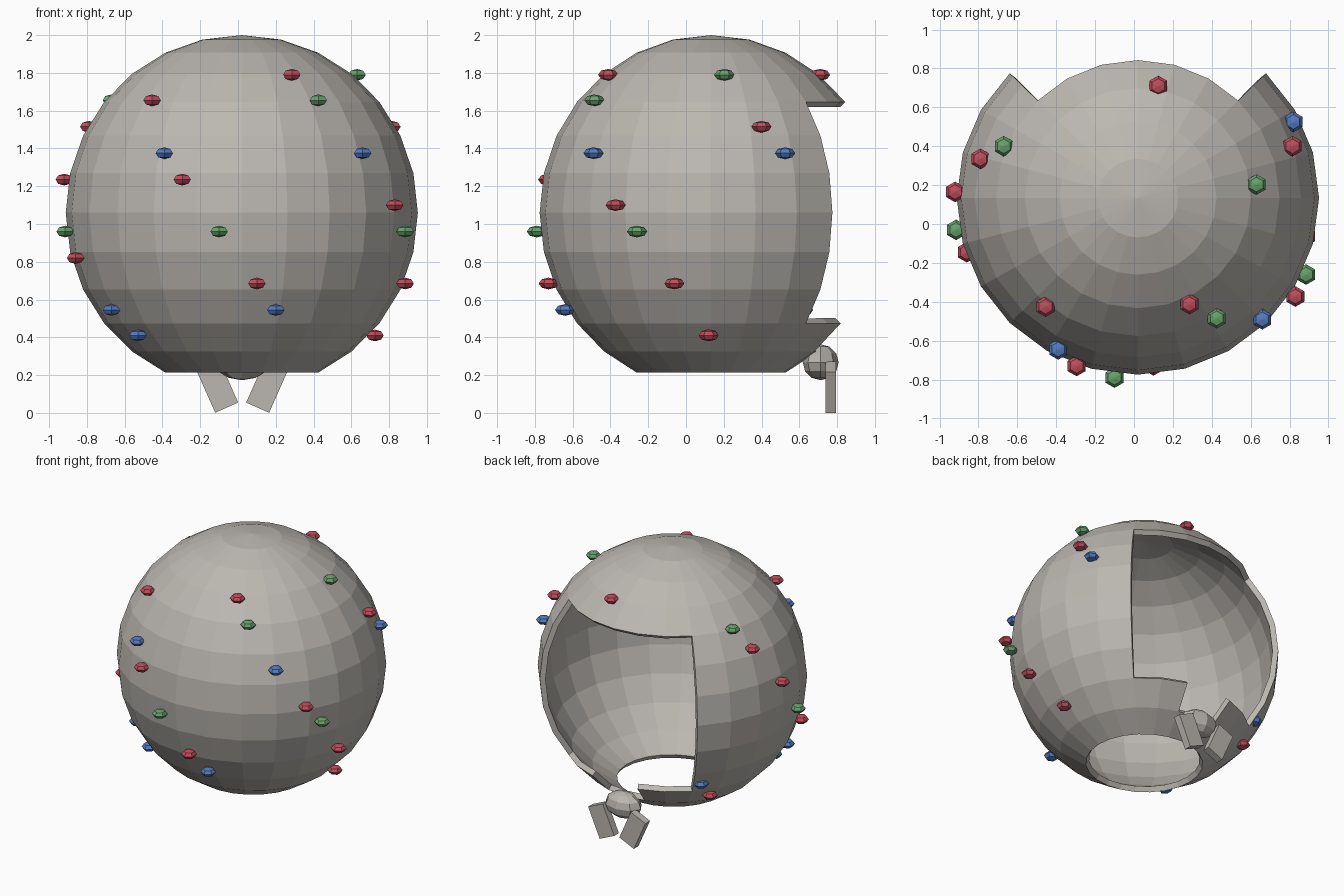
import bpy, bmesh, math
from mathutils import Matrix, Vector

if "Cube" in bpy.data.objects:
    bpy.data.objects.remove(bpy.data.objects["Cube"])


def material(name, rgb):
    m = bpy.data.materials.new(name)
    m.diffuse_color = (*rgb, 1)
    m.use_nodes = True
    m.node_tree.nodes["Principled BSDF"].inputs["Base Color"].default_value = m.diffuse_color
    return m


STONE = material("warm grey", (0.50, 0.475, 0.44))
RED = material("red", (0.52, 0.075, 0.105))
GREEN = material("green", (0.14, 0.36, 0.15))
BLUE = material("blue", (0.09, 0.20, 0.54))


def add_object(name, bm, mat):
    mesh = bpy.data.meshes.new(name)
    bm.to_mesh(mesh)
    bm.free()
    ob = bpy.data.objects.new(name, mesh)
    mesh.materials.append(mat)
    bpy.context.collection.objects.link(ob)
    return ob


def placed(loc, size, rot=0.0):
    return (Matrix.Translation(loc) @ Matrix.Rotation(rot, 4, 'Y')
            @ Matrix.Diagonal((*size, 1)))


# Hollow globe: open base, doorway at the back, notch in the sill
bm = bmesh.new()
bmesh.ops.create_uvsphere(bm, u_segments=24, v_segments=14, radius=1)
gone = []
for f in bm.faces:
    c = f.calc_center_median()
    ring = int(math.degrees(math.acos(c.z / c.length)) / (180 / 14))
    off = abs(math.degrees(math.atan2(c.x, c.y)))  # angle away from the back
    if ring >= 12 or (4 <= ring < 10 and off < 45) or (ring == 10 and off < 15):
        gone.append(f)
bmesh.ops.delete(bm, geom=gone, context='FACES')
bm.transform(placed((0.02, 0.133, 1.06), (0.932, 0.908, 0.94)))
shell = add_object("globe_shell", bm, STONE)
solid = shell.modifiers.new("thickness", 'SOLIDIFY')
solid.thickness = 0.04
solid.offset = -1

# Rounded knob in the sill notch
bm = bmesh.new()
bmesh.ops.create_uvsphere(bm, u_segments=8, v_segments=6, radius=1)
bm.transform(placed((0.022, 0.713, 0.268), (0.145, 0.095, 0.095)))
add_object("knob", bm, STONE)

# Two splayed tails hanging from the knob
for side, label in ((-1, "left"), (1, "right")):
    bm = bmesh.new()
    bmesh.ops.create_cube(bm, size=1)
    bm.transform(placed((0.022 + side * 0.13, 0.767, 0.136),
                        (0.133, 0.055, 0.237), side * math.radians(24)))
    add_object(label + "_tail", bm, STONE)

# Gem positions by colour
GEMS = {
    "red_gems": (RED, [
        (.285, -.412, 1.79), (.125, .71, 1.79), (-.455, -.425, 1.655),
        (.815, .4, 1.515), (-.79, .335, 1.515), (-.295, -.73, 1.235),
        (-.92, .165, 1.235), (.83, -.373, 1.10), (-.86, -.145, .82),
        (.10, -.727, .685), (.885, -.062, .685), (.725, .12, .41),
        (-.55, .50, .41)]),
    "green_gems": (GREEN, [
        (.63, .203, 1.79), (.425, -.485, 1.655), (-.67, .40, 1.655),
        (-.10, -.79, .96), (.885, -.26, .96), (-.915, -.03, .96)]),
    "blue_gems": (BLUE, [
        (-.39, -.645, 1.375), (.66, -.49, 1.375), (.82, .525, 1.375),
        (.20, -.64, .545), (-.67, -.25, .545), (-.56, .62, .545),
        (-.53, -.30, .41)]),
}

# Flattened six-sided gems, points facing front and back
for name, (mat, spots) in GEMS.items():
    bm = bmesh.new()
    for p in spots:
        turn = Matrix.Rotation(math.radians(30), 4, 'Z')
        new = bmesh.ops.create_uvsphere(bm, u_segments=6, v_segments=4, radius=1)["verts"]
        # make sure a corner points along y
        if max(v.co.y for v in new) > 0.95:
            turn = Matrix.Identity(4)
        bmesh.ops.transform(bm, verts=new,
                            matrix=placed(Vector(p), (0.053, 0.053, 0.031)) @ turn)
    add_object(name, bm, mat)
